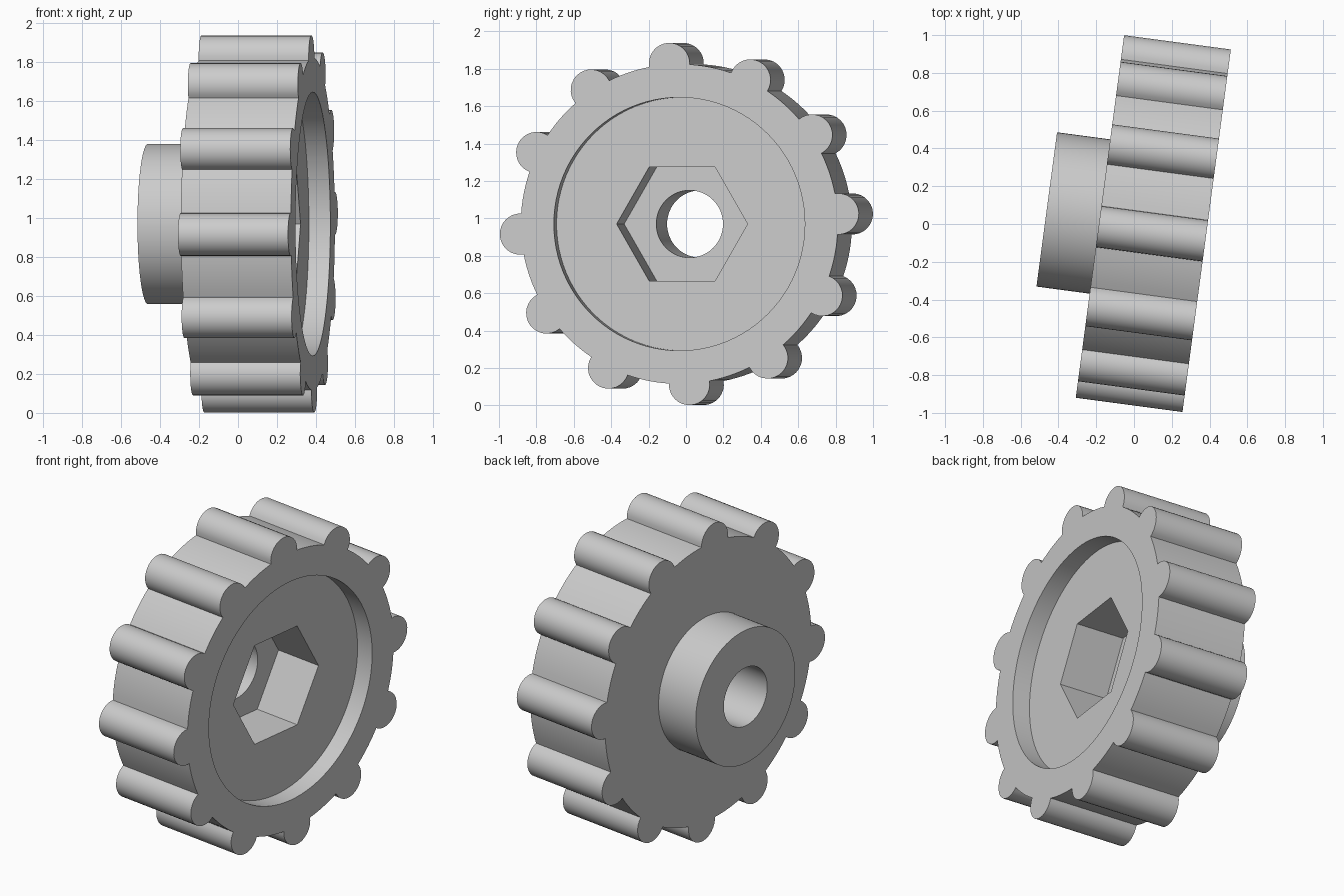
import bpy
import bmesh
from math import sin, cos, acos, atan2, pi, radians
from mathutils import Matrix

cube = bpy.data.objects.get("Cube")
if cube:
    bpy.data.objects.remove(cube, do_unlink=True)

# Main sizes: positions along the axle, then radii
HUB_END, GEAR_BACK, HEX_FLOOR, RECESS_FLOOR, GEAR_FRONT = -0.468, -0.184, -0.03, 0.275, 0.386
HUB_R, BORE_R, HEX_R, RECESS_R, BODY_R = 0.412, 0.18, 0.353, 0.677, 0.855
TEETH, TOOTH_R, TOOTH_CENTRE = 12, 0.11, 0.86
TOOTH_PHASE = radians(3.6)


def circle(radius, sides=96):
    return [(radius * cos(2 * pi * i / sides), radius * sin(2 * pi * i / sides)) for i in range(sides)]


def toothed_outline():
    """Body circle with a round tooth standing on it at every step."""
    half = acos((BODY_R**2 + TOOTH_CENTRE**2 - TOOTH_R**2) / (2 * BODY_R * TOOTH_CENTRE))
    sweep = atan2(BODY_R * sin(half), BODY_R * cos(half) - TOOTH_CENTRE)
    step = 2 * pi / TEETH
    points = []
    for t in range(TEETH):
        a = TOOTH_PHASE + t * step
        for i in range(17):
            b = a - sweep + 2 * sweep * i / 16
            points.append((TOOTH_CENTRE * cos(a) + TOOTH_R * cos(b),
                           TOOTH_CENTRE * sin(a) + TOOTH_R * sin(b)))
        for i in range(1, 6):
            b = a + half + (step - 2 * half) * i / 6
            points.append((BODY_R * cos(b), BODY_R * sin(b)))
    return points


bm = bmesh.new()


def ring(profile, along):
    verts = [bm.verts.new((along, y, z)) for y, z in profile]
    edges = [bm.edges.new((v, verts[i - 1])) for i, v in enumerate(verts)]
    return verts, edges


def wall(profile, start, end):
    """Straight wall along the axle; returns its two edge loops."""
    (va, ea), (vb, eb) = ring(profile, start), ring(profile, end)
    for i in range(len(va)):
        bm.faces.new((va[i - 1], va[i], vb[i], vb[i - 1]))
    return ea, eb


def flat(outer, inner, direction):
    """Flat face between two loops."""
    bmesh.ops.triangle_fill(bm, edges=outer + inner, use_beauty=True, normal=(direction, 0, 0))


# Walls of the toothed rim, recess, hex socket, bore and hub
rim_back, rim_front = wall(toothed_outline(), GEAR_BACK, GEAR_FRONT)
recess_in, recess_out = wall(circle(RECESS_R), RECESS_FLOOR, GEAR_FRONT)
hex_in, hex_out = wall(circle(HEX_R, 6), HEX_FLOOR, RECESS_FLOOR)
bore_back, bore_front = wall(circle(BORE_R, 64), HUB_END, HEX_FLOOR)
hub_end, hub_root = wall(circle(HUB_R), HUB_END, GEAR_BACK)

# Flat faces joining them into one solid
flat(rim_front, recess_out, 1)
flat(recess_in, hex_out, 1)
flat(hex_in, bore_front, 1)
flat(hub_end, bore_back, -1)
flat(rim_back, hub_root, -1)

bmesh.ops.recalc_face_normals(bm, faces=bm.faces)

# Centre and turn the wheel slightly about the vertical
bm.transform(Matrix.Rotation(radians(-7.6), 4, "Z") @ Matrix.Translation((0, 0.0155, 0.97)))

mesh = bpy.data.meshes.new("toothed_wheel")
bm.to_mesh(mesh)
bm.free()
wheel = bpy.data.objects.new("toothed_wheel", mesh)
bpy.context.collection.objects.link(wheel)

# Plain grey
grey = bpy.data.materials.new("light_grey")
grey.use_nodes = True
colour = (0.6, 0.6, 0.6, 1)
grey.diffuse_color = colour
grey.node_tree.nodes["Principled BSDF"].inputs["Base Color"].default_value = colour
mesh.materials.append(grey)

# Smooth curved walls, crisp edges
bpy.ops.object.select_all(action="DESELECT")
wheel.select_set(True)
bpy.context.view_layer.objects.active = wheel
bpy.ops.object.shade_smooth_by_angle(angle=radians(30))
